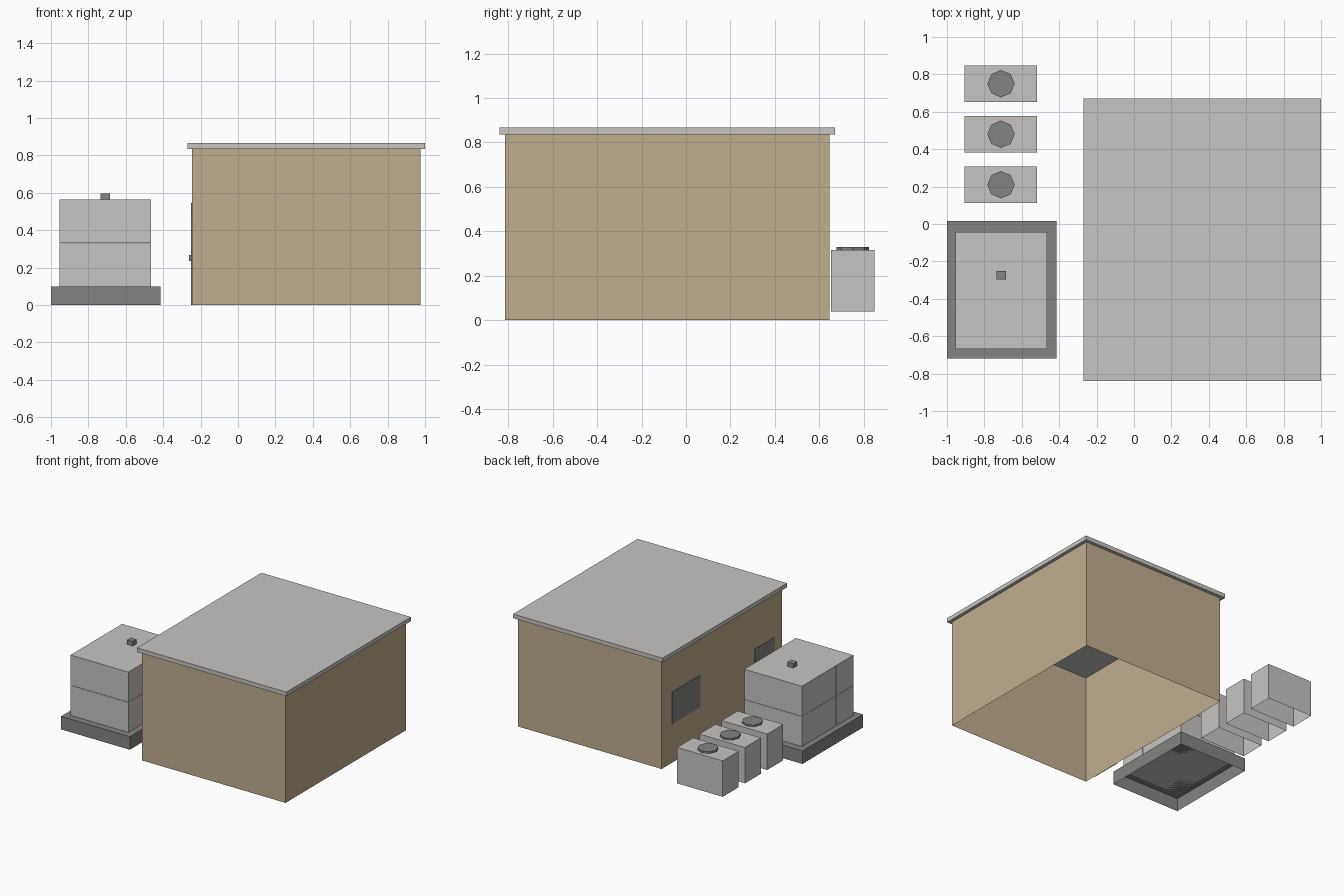
import bpy, bmesh
from math import pi

cube = bpy.data.objects.get("Cube")
if cube:
    bpy.data.objects.remove(cube)


def material(name, r, g, b):
    m = bpy.data.materials.new(name)
    m.use_nodes = True
    m.diffuse_color = (r, g, b, 1)
    m.node_tree.nodes["Principled BSDF"].inputs["Base Color"].default_value = (r, g, b, 1)
    return m


TAN = material("tan wall", 0.53, 0.42, 0.28)
LIGHT = material("light grey", 0.57, 0.56, 0.55)
DARK = material("dark grey", 0.23, 0.23, 0.22)


def finish(name, bm, mat):
    mesh = bpy.data.meshes.new(name)
    bm.to_mesh(mesh)
    bm.free()
    mesh.materials.append(mat)
    obj = bpy.data.objects.new(name, mesh)
    bpy.context.scene.collection.objects.link(obj)
    return obj


def box(name, x, y, z, mat, no_bottom=False, no_top=False):
    """Box from (min, max) ranges, optionally left open below or above."""
    bm = bmesh.new()
    bmesh.ops.create_cube(bm, size=1)
    for v in bm.verts:
        v.co = [r[0] + (c + 0.5) * (r[1] - r[0]) for c, r in zip(v.co, (x, y, z))]
    bm.normal_update()
    gone = [f for f in bm.faces
            if (no_bottom and f.normal.z < -0.5) or (no_top and f.normal.z > 0.5)]
    bmesh.ops.delete(bm, geom=gone, context='FACES_ONLY')
    return finish(name, bm, mat)


# Building: open wall shell under a flat overhanging roof
WALL_X = -0.245
box("building_walls", (WALL_X, 0.975), (-0.815, 0.645), (0, 0.835), TAN, True, True)
box("roof_slab", (-0.27, 1.0), (-0.84, 0.67), (0.835, 0.867), LIGHT)

# Window, door and handle on the side wall
plate = (WALL_X - 0.005, WALL_X - 0.001)
box("window", plate, (0.18, 0.52), (0.30, 0.545), DARK)
box("door", plate, (-0.72, -0.48), (0, 0.49), DARK)
box("door_handle", (WALL_X - 0.017, WALL_X - 0.005), (-0.54, -0.51), (0.235, 0.268), DARK)

# Power cabinet on a hollow plinth
box("plinth", (-1.0, -0.415), (-0.72, 0.015), (0, 0.1), DARK, True)
CAB_X, CAB_Y = (-0.952, -0.468), (-0.668, -0.042)
box("cabinet_lower", CAB_X, CAB_Y, (0.1, 0.33), LIGHT)
box("cabinet_upper", CAB_X, CAB_Y, (0.332, 0.563), LIGHT)
box("cabinet_cap", (-0.735, -0.685), (-0.298, -0.252), (0.563, 0.597), DARK)

# Cabinet doors: three columns in two rows on both long sides
width = (CAB_Y[1] - CAB_Y[0]) / 3
for side, px in (("right", (-0.955, -0.952)), ("left", (-0.468, -0.465))):
    for col in range(3):
        y0 = CAB_Y[0] + col * width
        for row, pz in enumerate(((0.1, 0.33), (0.332, 0.563))):
            box(f"cabinet_door_{side}_{col}_{row}", px,
                (y0 + 0.001, y0 + width - 0.001), pz, LIGHT)

# Cooling units, each with an eight-sided fan on top
for i in range(3):
    yc = 0.21 + 0.27 * i
    box(f"cooling_unit_{i + 1}", (-0.905, -0.518), (yc - 0.097, yc + 0.097),
        (0.04, 0.316), LIGHT, True)
    bm = bmesh.new()
    bmesh.ops.create_cone(bm, cap_ends=True, segments=8, radius1=0.073,
                          radius2=0.073, depth=0.014)
    bmesh.ops.translate(bm, verts=bm.verts, vec=(-0.711, yc, 0.323))
    finish(f"fan_{i + 1}", bm, DARK)
